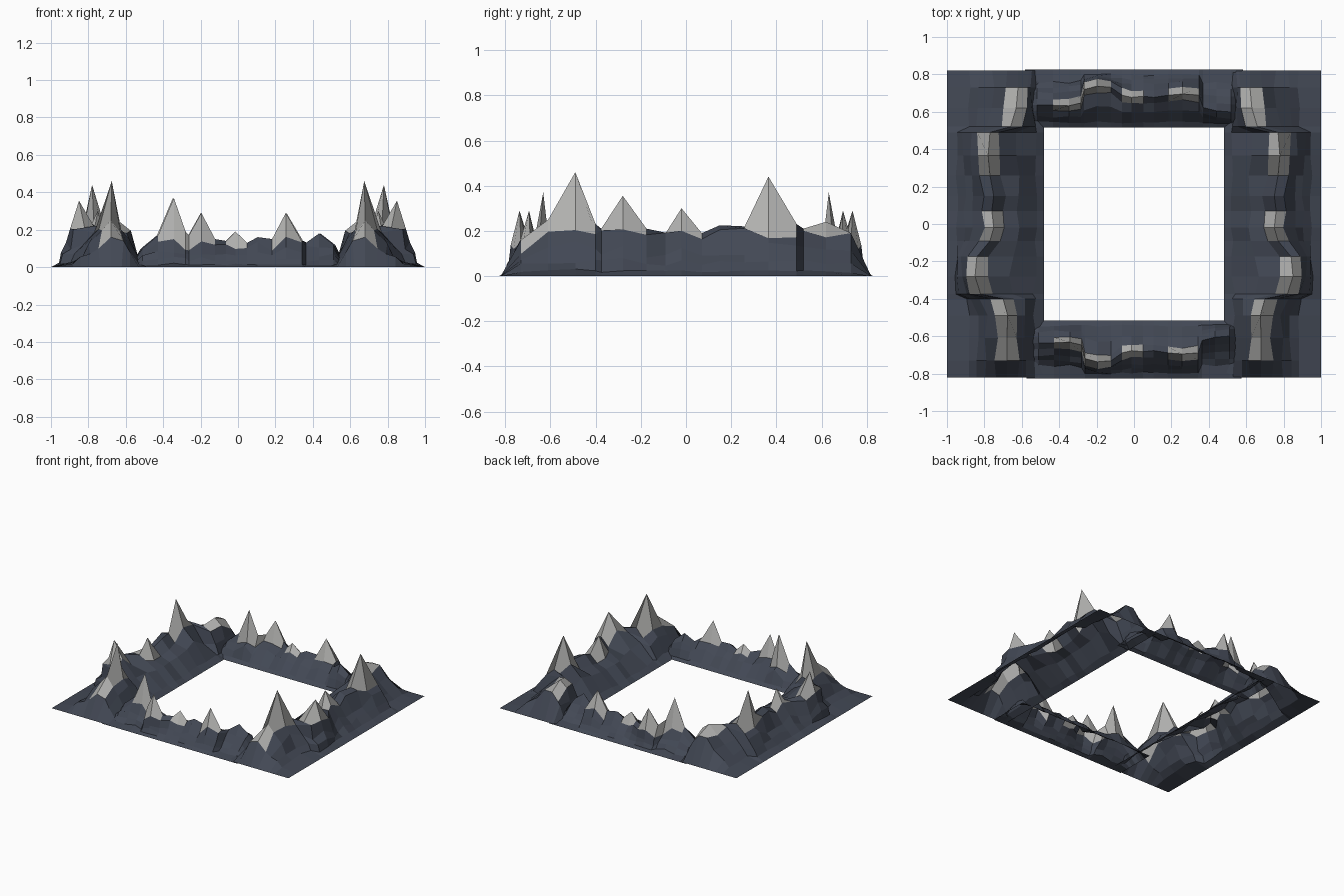
import bpy, bmesh, random

if "Cube" in bpy.data.objects:
    bpy.data.objects.remove(bpy.data.objects["Cube"])

def material(name, col):
    m = bpy.data.materials.new(name)
    m.diffuse_color = (*col, 1)
    m.use_nodes = True
    m.node_tree.nodes["Principled BSDF"].inputs["Base Color"].default_value = m.diffuse_color
    return m

rock = material("slate_rock", (0.055, 0.065, 0.09))
cap = material("pale_peak", (0.45, 0.45, 0.44))

# Ridge line: (position along range, distance from inner edge, height)
SIDE = [(-.82, .20, 0), (-.73, .20, .16), (-.61, .20, .25), (-.49, .195, .46),
        (-.40, .22, .23), (-.375, .34, .21), (-.28, .37, .355), (-.175, .36, .21),
        (-.09, .29, .19), (-.02, .27, .30), (.07, .28, .19), (.15, .27, .225),
        (.26, .29, .22), (.365, .30, .44), (.49, .29, .23), (.52, .18, .21),
        (.62, .15, .24), (.73, .14, .19), (.82, .14, 0)]
SHORT_HEIGHTS = [0, .10, .17, .37, .19, .17, .29, .15, .14,
                 .19, .13, .16, .15, .29, .14, .13, .18, .12, 0]
SHORT = [(u, v, h) for (u, v, _), h in zip(SIDE, SHORT_HEIGHTS)]
WIDTH = .52

def mountain_range(name, rows, place, shoulder, peak, seed):
    """Low-poly height sheet whose cross-section follows the ridge line."""
    rng = random.Random(seed)
    bm = bmesh.new()
    grid = []
    for u, r, h in rows:
        a, b = r - .058, r + .058
        o = min(max(.40, b + .145), WIDTH - .055)    # outer foot, flat apron beyond
        s = min(h * .9, shoulder + .15 * h)          # shoulder under the peak
        prof = [(0, 0), (.05, .16 * s), (.05 + (a - .05) * .5, .66 * s), (a, s),
                (r, h), (b, s), (b + (o - b) * .4, .62 * s),
                (b + (o - b) * .72, .34 * s), (o, .12 * s), (WIDTH, 0)]
        line = []
        for i, (v, z) in enumerate(prof):
            if h > 0 and i in (1, 2, 3, 5, 6, 7, 8):
                z *= rng.uniform(.68, 1.15)
                v += rng.uniform(-.012, .012)
            line.append(bm.verts.new(place(u, v, z)))
        grid.append(line)
    tall = [row[2] > peak for row in rows]
    for j, (p, q) in enumerate(zip(grid, grid[1:])):
        for i in range(len(p) - 1):
            f = bm.faces.new((p[i], p[i + 1], q[i + 1], q[i]))
            # pale faces surround the tall ridge points
            if i in (3, 4) and (tall[j] or tall[j + 1]):
                f.material_index = 1
    bm.normal_update()
    if sum(f.normal.z for f in bm.faces) < 0:
        bmesh.ops.reverse_faces(bm, faces=bm.faces[:])
    me = bpy.data.meshes.new(name)
    bm.to_mesh(me)
    bm.free()
    me.materials.append(rock)
    me.materials.append(cap)
    bpy.context.collection.objects.link(bpy.data.objects.new(name, me))

# Long ranges on the left and right, mirrored
for name, sx in (("right_range", 1), ("left_range", -1)):
    mountain_range(name, SIDE, lambda u, v, z, sx=sx: (sx * (.48 + v), u, z), .16, .235, 3)

# Short, narrower ranges at the front and back, mirrored
for name, sy, k in (("front_range", -1, .7), ("back_range", 1, .71)):
    mountain_range(name, SHORT,
                   lambda u, v, z, sy=sy, k=k: (u * k, sy * (.515 + v * .6), z),
                   .105, .185, 5)
